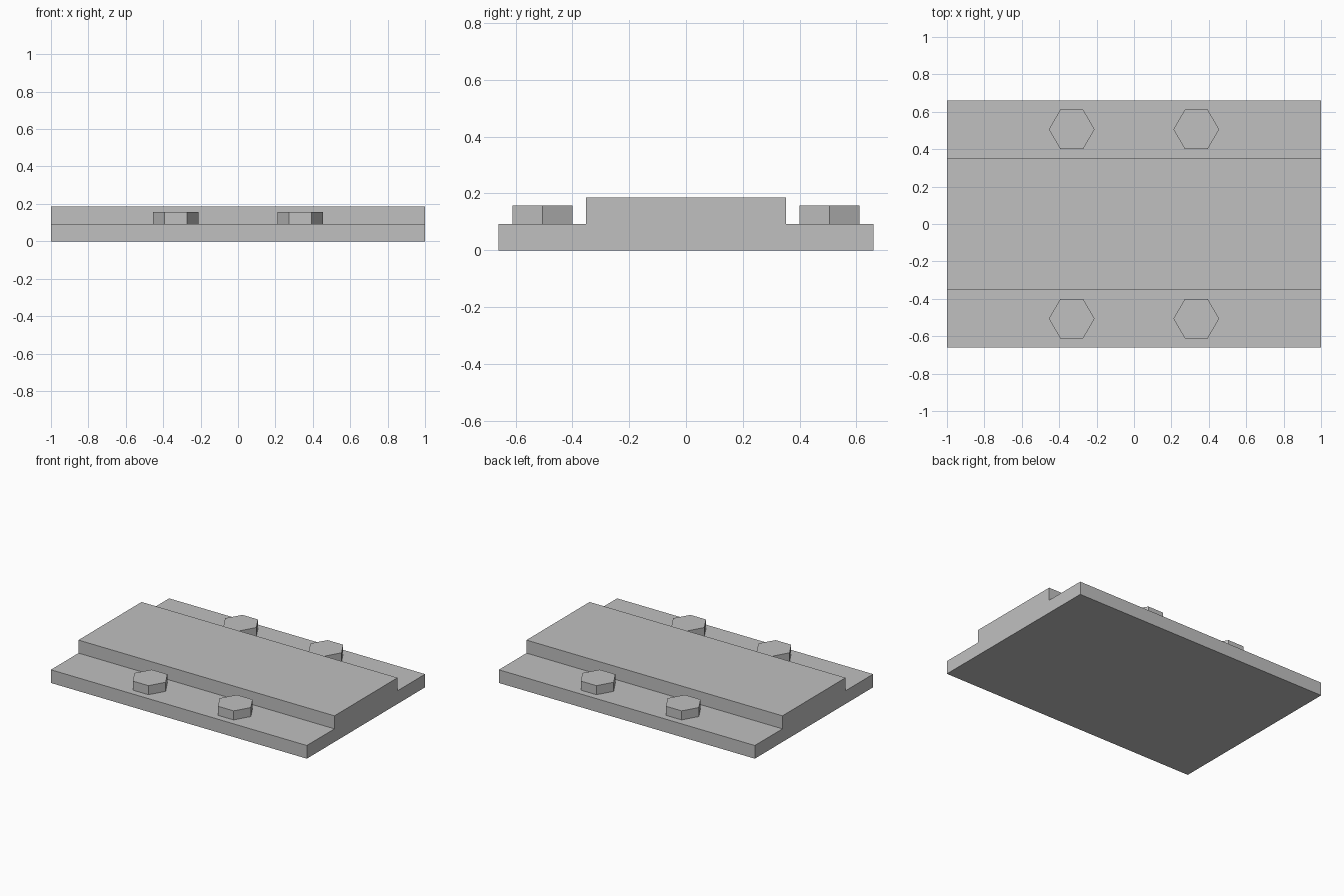
import bpy
import bmesh
import math

cube = bpy.data.objects.get("Cube")
if cube:
    bpy.data.objects.remove(cube, do_unlink=True)

LENGTH, DEPTH = 2.0, 1.32
PLATE_TOP, RAIL_TOP, BOLT_TOP = 0.093, 0.185, 0.157
RAIL_HALF = 0.352

steel = bpy.data.materials.new("grey_steel")
steel.use_nodes = True
grey = (0.53, 0.53, 0.53, 1)
steel.diffuse_color = grey
steel.node_tree.nodes["Principled BSDF"].inputs["Base Color"].default_value = grey


def prism(name, outline, direction):
    """Extrude a closed outline along a direction into a solid part."""
    bm = bmesh.new()
    base = bm.faces.new([bm.verts.new(p) for p in outline])
    result = bmesh.ops.extrude_face_region(bm, geom=[base], use_keep_orig=True)
    moved = [g for g in result["geom"] if isinstance(g, bmesh.types.BMVert)]
    bmesh.ops.translate(bm, verts=moved, vec=direction)
    bmesh.ops.recalc_face_normals(bm, faces=bm.faces[:])
    mesh = bpy.data.meshes.new(name)
    bm.to_mesh(mesh)
    bm.free()
    mesh.materials.append(steel)
    part = bpy.data.objects.new(name, mesh)
    bpy.context.collection.objects.link(part)
    return part


# Stepped base: flat flanges with a raised centre, swept along x
half = [(DEPTH / 2, 0), (DEPTH / 2, PLATE_TOP),
        (RAIL_HALF, PLATE_TOP), (RAIL_HALF, RAIL_TOP)]
profile = half + [(-y, z) for y, z in reversed(half)]
prism("stepped_base", [(-LENGTH / 2, y, z) for y, z in profile], (LENGTH, 0, 0))

# Hexagonal bolt heads, two on each flange
for side_y, row in ((-1, "front"), (1, "back")):
    for side_x, side in ((-1, "right"), (1, "left")):
        hexagon = [(side_x * 0.333 + 0.122 * math.cos(i * math.pi / 3),
                    side_y * 0.506 + 0.122 * math.sin(i * math.pi / 3),
                    PLATE_TOP) for i in range(6)]
        prism(f"{row}_{side}_bolt_head", hexagon, (0, 0, BOLT_TOP - PLATE_TOP))
